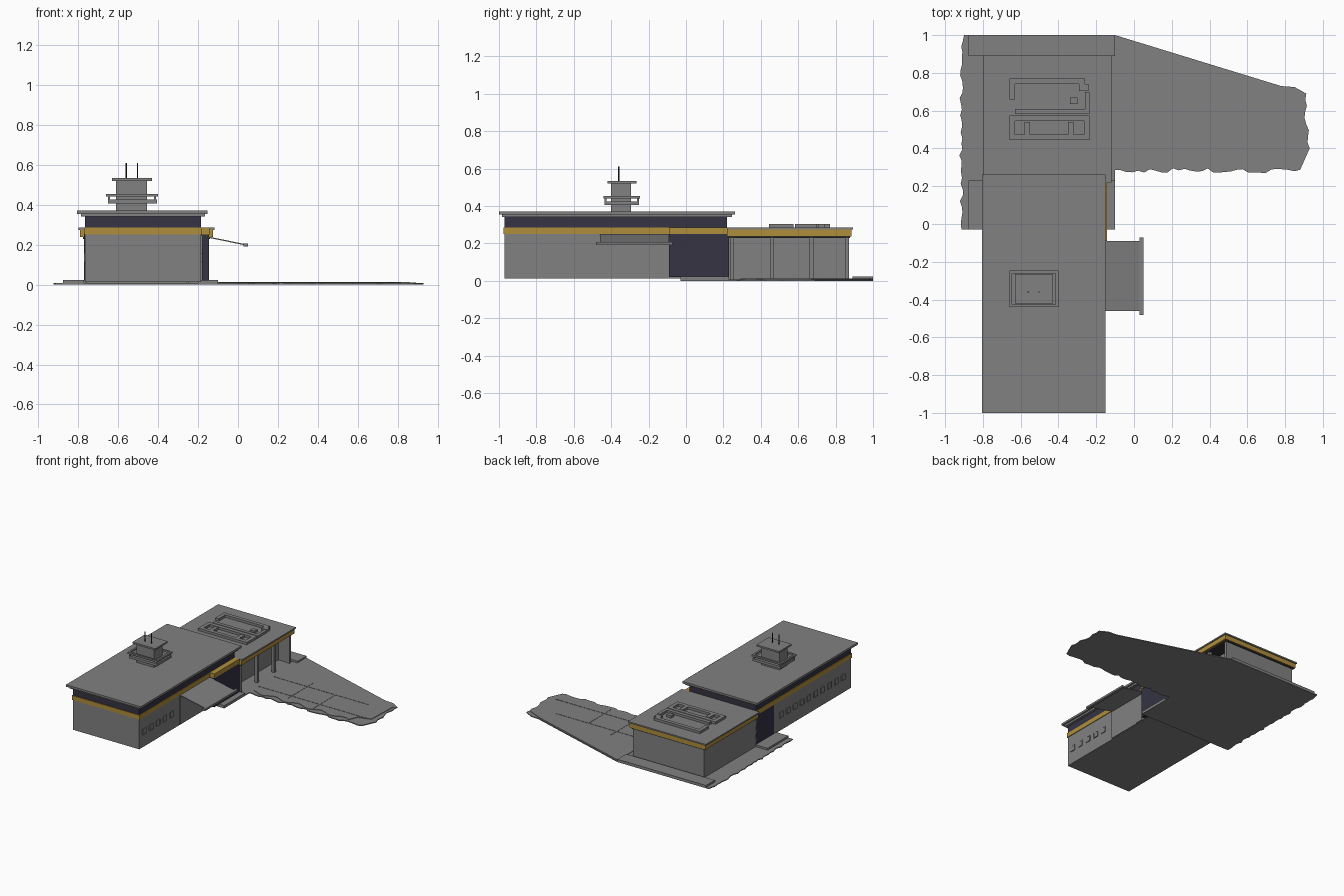
import bpy, bmesh, random, math
from mathutils import Vector

random.seed(4)
cube = bpy.data.objects.get("Cube")
if cube:
    bpy.data.objects.remove(cube, do_unlink=True)


def material(name, rgb):
    m = bpy.data.materials.new(name)
    m.use_nodes = True
    m.diffuse_color = (*rgb, 1)
    m.node_tree.nodes["Principled BSDF"].inputs["Base Color"].default_value = (*rgb, 1)
    return m


GREY = material("concrete grey", (0.22, 0.22, 0.22))
YELLOW = material("yellow band", (0.43, 0.27, 0.045))
NAVY = material("dark navy", (0.035, 0.033, 0.055))
BLACK = material("dark metal", (0.03, 0.03, 0.03))


def finish(name, bm, mat):
    bmesh.ops.recalc_face_normals(bm, faces=bm.faces)
    me = bpy.data.meshes.new(name)
    bm.to_mesh(me)
    bm.free()
    me.materials.append(mat)
    ob = bpy.data.objects.new(name, me)
    bpy.context.collection.objects.link(ob)
    return ob


def add_box(bm, x, y, z):
    lo, hi = Vector((x[0], y[0], z[0])), Vector((x[1], y[1], z[1]))
    vs = bmesh.ops.create_cube(bm, size=1)["verts"]
    for v in vs:
        v.co = (lo + hi) / 2 + v.co * (hi - lo)


def boxes(name, mat, *specs):
    bm = bmesh.new()
    for s in specs:
        add_box(bm, *s)
    return finish(name, bm, mat)


def prism(name, mat, points, z0, z1):
    bm = bmesh.new()
    face = bm.faces.new([bm.verts.new((x, y, z0)) for x, y in points])
    top = bmesh.ops.extrude_face_region(bm, geom=[face])["geom"]
    for v in top:
        if isinstance(v, bmesh.types.BMVert):
            v.co.z = z1
    return finish(name, bm, mat)


def ring(x, y, z, t):
    """Four bars forming a rectangular frame seen from above."""
    return [(x, (y[0], y[0] + t), z), (x, (y[1] - t, y[1]), z),
            ((x[0], x[0] + t), (y[0] + t, y[1] - t), z),
            ((x[1] - t, x[1]), (y[0] + t, y[1] - t), z)]


def ragged(a, b, n, amp):
    """Points from a towards b with a broken, wavy edge."""
    a, b = Vector(a), Vector(b)
    side = Vector((-(b - a).y, (b - a).x)).normalized()
    return [tuple(a.lerp(b, i / n) + side * random.uniform(-amp, amp)) for i in range(n)]


# Ground sheet with broken edges, and the paving slab on top of it
far_edge = [(-0.1, 1), (0.78, 0.73), (0.85, 0.725)]
right_edge = ragged((0.92, 0.69), (0.91, 0.4), 9, 0.015) + [(0.93, 0.4)]
lower_edge = ragged((0.88, 0.28), (-0.1, 0.285), 32, 0.014)
west_edge = ragged((-0.915, -0.03), (-0.915, 1), 34, 0.01)
prism("ground_sheet", GREY,
      west_edge + [(-0.9, 1)] + far_edge + right_edge + lower_edge
      + [(-0.1, 0.285), (-0.1, -0.03)], 0, 0.007)
inner_edge = [(0.75 - i * 0.035, 0.31 + 0.018 * math.sin(i * 1.1)) for i in range(25)]
prism("apron_paving", GREY, [(-0.1, 0.99), (0.78, 0.72), (0.89, 0.67), (0.88, 0.41),
                             (0.78, 0.38)] + inner_edge, 0.007, 0.011)
boxes("paving_joints", GREY,
      ((-0.1, 0.72), (0.594, 0.6), (0.01, 0.013)), ((-0.1, 0.86), (0.398, 0.402), (0.01, 0.013)),
      ((0.186, 0.191), (0.35, 0.67), (0.01, 0.013)), ((0.432, 0.438), (0.32, 0.6), (0.01, 0.013)))

# Raised walkways
boxes("walkways", GREY,
      ((-0.875, -0.1), (0.89, 1), (0.005, 0.022)),
      ((-0.875, -0.77), (-0.03, 0.23), (0.005, 0.022)),
      ((-0.2, -0.1), (-0.03, 0.23), (0.005, 0.022)))

# Main building: walls, bands and layered roof
MY = (-0.97, 0.22)
boxes("main_walls", GREY, ((-0.765, -0.185), MY, (0.013, 0.25)))
boxes("main_yellow_band", YELLOW, ((-0.77, -0.18), (-0.975, 0.225), (0.25, 0.285)))
boxes("main_clerestory", NAVY, ((-0.765, -0.185), MY, (0.285, 0.342)))
boxes("main_roof", GREY, ((-0.785, -0.165), (-0.985, 0.245), (0.34, 0.354)),
      ((-0.805, -0.152), (-1, 0.262), (0.354, 0.37)))

# Glazed entrances next to the garage
boxes("right_entrance", NAVY, ((-0.77, -0.7), (0, 0.23), (0.02, 0.25)))
boxes("left_entrance", NAVY, ((-0.25, -0.145), (-0.09, 0.23), (0.02, 0.25)))
boxes("left_entrance_yellow_band", YELLOW, ((-0.25, -0.142), (-0.09, 0.23), (0.25, 0.285)))

# Small windows: a frame with a pane on both long walls
win_frames, win_panes = [], []
rows = [(-0.183, -0.91 + i * 0.086) for i in range(5)]
rows += [(-0.767, -0.87 + i * 0.086) for i in range(10)]
for wx, wy in rows:
    x = (wx - 0.004, wx + 0.004)
    win_panes.append(((wx - 0.003, wx + 0.003), (wy - 0.018, wy + 0.018), (0.117, 0.153)))
    for s in (-1, 1):
        c = wy + s * 0.02
        win_frames.append((x, (c - 0.003, c + 0.003), (0.114, 0.156)))
        c = 0.135 + s * 0.02
        win_frames.append((x, (wy - 0.02, wy + 0.02), (c - 0.003, c + 0.003)))
boxes("window_frames", GREY, *win_frames)
boxes("window_panes", GREY, *win_panes)

# Loading door with a sloping canopy
boxes("loading_door", GREY, ((-0.185, -0.178), (-0.465, -0.095), (0.018, 0.245)),
      ((-0.18, -0.174), (-0.18, -0.12), (0.02, 0.18)))
bm = bmesh.new()
add_box(bm, (-0.185, 0.035), (-0.46, -0.09), (0.197, 0.203))
for v in bm.verts:
    if v.co.x < 0:
        v.co.z += 0.045
finish("canopy_sheet", bm, GREY)
boxes("canopy_edge", GREY, ((0.028, 0.05), (-0.482, -0.072), (0.192, 0.207)))

# Garage: closed shell with open bays between pillars
GY = (0.22, 0.872)
boxes("garage_walls", GREY,
      ((-0.77, -0.755), GY, (0.005, 0.24)),
      ((-0.77, -0.145), (0.855, 0.872), (0.005, 0.24)),
      ((-0.26, -0.245), GY, (0.005, 0.24)))
boxes("garage_pillars", GREY,
      *[((-0.17, -0.145), (y - 0.011, y + 0.011), (0.007, 0.24)) for y in (0.245, 0.46, 0.67, 0.861)])
boxes("garage_soffit_strip", BLACK, ((-0.776, -0.14), (0.22, 0.878), (0.228, 0.238)))
boxes("garage_yellow_band", YELLOW, ((-0.79, -0.125), (0.22, 0.885), (0.238, 0.276)))
boxes("garage_roof", GREY, ((-0.798, -0.118), (0.22, 0.893), (0.274, 0.285)))

# Raised ducts on the garage roof
Z = (0.283, 0.304)
boxes("roof_ducts", GREY,
      *ring((-0.66, -0.235), (0.445, 0.575), Z, 0.03),
      ((-0.58, -0.55), (0.47, 0.54), Z), ((-0.35, -0.32), (0.47, 0.54), Z),
      ((-0.63, -0.235), (0.582, 0.61), Z),
      ((-0.66, -0.63), (0.66, 0.77), Z), ((-0.63, -0.26), (0.74, 0.77), Z),
      ((-0.29, -0.24), (0.705, 0.74), Z), ((-0.26, -0.235), (0.61, 0.7), Z),
      ((-0.34, -0.3), (0.635, 0.67), Z))

# Roof turret with platform, rail, cap and two aerials
boxes("turret", GREY, ((-0.61, -0.455), (-0.4, -0.295), (0.368, 0.52)))
boxes("turret_cap", GREY, ((-0.63, -0.43), (-0.42, -0.265), (0.52, 0.533)))
boxes("turret_platform", GREY, ((-0.65, -0.405), (-0.435, -0.25), (0.405, 0.425)))
boxes("turret_rail", GREY, *ring((-0.66, -0.4), (-0.44, -0.247), (0.44, 0.453), 0.015),
      *[((x, x + 0.01), (y, y + 0.01), (0.42, 0.445)) for x in (-0.65, -0.42) for y in (-0.435, -0.262)])
bm = bmesh.new()
for x in (-0.56, -0.503):
    vs = bmesh.ops.create_cone(bm, cap_ends=True, segments=8, radius1=0.0035,
                               radius2=0.0035, depth=0.08)["verts"]
    bmesh.ops.translate(bm, verts=vs, vec=(x, -0.36, 0.57))
finish("aerials", bm, BLACK)
